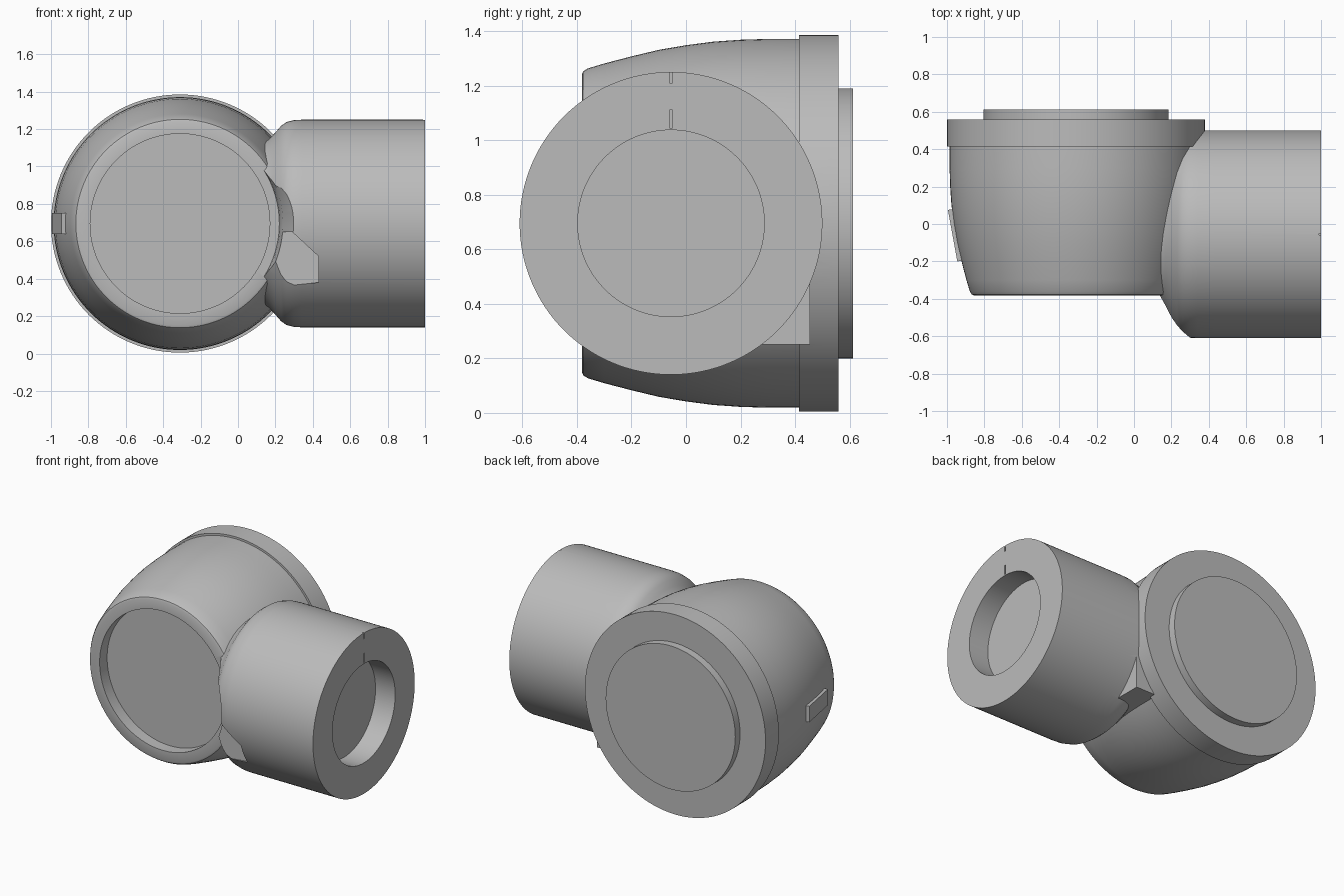
import bpy, bmesh, math
from mathutils import Matrix, Vector

if "Cube" in bpy.data.objects:
    bpy.data.objects.remove(bpy.data.objects["Cube"])

grey = bpy.data.materials.new("plain grey")
grey.use_nodes = True
colour = (0.5, 0.5, 0.5, 1)
grey.diffuse_color = colour
grey.node_tree.nodes["Principled BSDF"].inputs["Base Color"].default_value = colour

MID = 0.695                          # height of both axes
BODY = Vector((-0.31, 0, MID))       # body axis runs along y
ARM = Vector((0, -0.055, MID))       # arm axis runs along x


def finish(name, bm):
    bmesh.ops.recalc_face_normals(bm, faces=bm.faces)
    mesh = bpy.data.meshes.new(name)
    bm.to_mesh(mesh)
    bm.free()
    mesh.materials.append(grey)
    obj = bpy.data.objects.new(name, mesh)
    bpy.context.collection.objects.link(obj)
    return obj


def lathe(name, profile, axis, origin, steps=128):
    """Turn (distance along axis, radius) points into a closed solid."""
    side = Vector((0, 0, 1))
    bm = bmesh.new()
    verts = [bm.verts.new(origin + axis * a + side * r) for a, r in profile]
    edges = [bm.edges.new(pair) for pair in zip(verts, verts[1:])]
    bmesh.ops.spin(bm, geom=verts + edges, cent=origin, axis=axis,
                   angle=math.tau, steps=steps, use_duplicate=False)
    bmesh.ops.remove_doubles(bm, verts=bm.verts, dist=0.0001)
    return finish(name, bm)


def block(name, low, high, turn=0):
    low, high = Vector(low), Vector(high)
    bm = bmesh.new()
    bmesh.ops.create_cube(bm, size=1, matrix=Matrix.Translation((low + high) / 2)
                          @ Matrix.Rotation(turn, 4, 'Z')
                          @ Matrix.Diagonal((*(high - low), 1)))
    return finish(name, bm)


def prism(name, outline, y0, y1):
    bm = bmesh.new()
    face = bm.faces.new([bm.verts.new((x, y0, z)) for x, z in outline])
    out = bmesh.ops.extrude_face_region(bm, geom=[face])
    moved = [v for v in out["geom"] if isinstance(v, bmesh.types.BMVert)]
    bmesh.ops.translate(bm, verts=moved, vec=(0, y1 - y0, 0))
    return finish(name, bm)


def combine(target, tool, operation):
    mod = target.modifiers.new(operation.lower(), 'BOOLEAN')
    mod.object, mod.operation, mod.solver = tool, operation, 'EXACT'
    bpy.context.view_layer.objects.active = target
    bpy.ops.object.modifier_apply(modifier=mod.name)
    bpy.data.objects.remove(tool)


X, Y = Vector((1, 0, 0)), Vector((0, 1, 0))

# Arm with a flared shoulder
arm = lathe("arm", [(-0.1, 0), (-0.1, 0.4), (0.06, 0.405), (0.12, 0.42), (0.165, 0.45),
                    (0.2, 0.487), (0.23, 0.522), (0.26, 0.543), (0.3, 0.553),
                    (0.34, 0.555), (0.43, 0.555), (1, 0.555), (1, 0)], X, ARM)

# Clearance around the front mouth, and the wedge notch in the shoulder
combine(arm, lathe("mouth_clearance", [(-0.8, 0), (-0.8, 0.68), (-0.6, 0.605), (-0.5, 0.55),
                                       (-0.42, 0.535), (-0.375, 0.53), (-0.375, 0)],
                   Y, BODY), 'DIFFERENCE')
combine(arm, prism("wedge", [(0.15, 0.35), (0.43, 0.38), (0.43, 0.52), (0.29, 0.65),
                             (0.15, 0.65)], -0.8, -0.5), 'DIFFERENCE')

# Main body: tapered barrel, wide rear rim and raised rear disc
body = lathe("elbow_body", [(-0.382, 0), (-0.382, 0.545), (-0.377, 0.557), (-0.36, 0.568),
                            (-0.3, 0.586), (-0.2, 0.612), (-0.1, 0.636), (0, 0.653),
                            (0.1, 0.666), (0.2, 0.673), (0.3, 0.676), (0.415, 0.676),
                            (0.415, 0.69), (0.56, 0.69), (0.56, 0.495),
                            (0.612, 0.495), (0.612, 0)], Y, BODY)
combine(body, arm, 'UNION')

# Stop lug behind the arm
combine(body, block("stop_lug", (0.12, 0.1, 0.25), (0.36, 0.455, 0.5)), 'UNION')

# Shallow front mouth and arm socket
combine(body, lathe("front_recess", [(-0.9, 0), (-0.9, 0.48), (-0.3, 0.48), (-0.3, 0)],
                    Y, BODY), 'DIFFERENCE')
combine(body, lathe("arm_socket", [(0.85, 0), (0.85, 0.342), (1.2, 0.342), (1.2, 0)],
                    X, ARM), 'DIFFERENCE')

# Index grooves on the arm end
for low, high in ((1.045, 1.11), (1.21, 1.27)):
    combine(body, block("groove", (0.99, -0.06, low), (1.05, -0.05, high)), 'DIFFERENCE')

# Small pad on the barrel's side
combine(body, block("side_pad", (-0.97, -0.2, 0.64), (-0.94, 0.08, 0.75), 0.18), 'UNION')

bpy.ops.object.select_all(action='DESELECT')
body.select_set(True)
bpy.context.view_layer.objects.active = body
bpy.ops.object.shade_smooth_by_angle(angle=math.radians(28))
